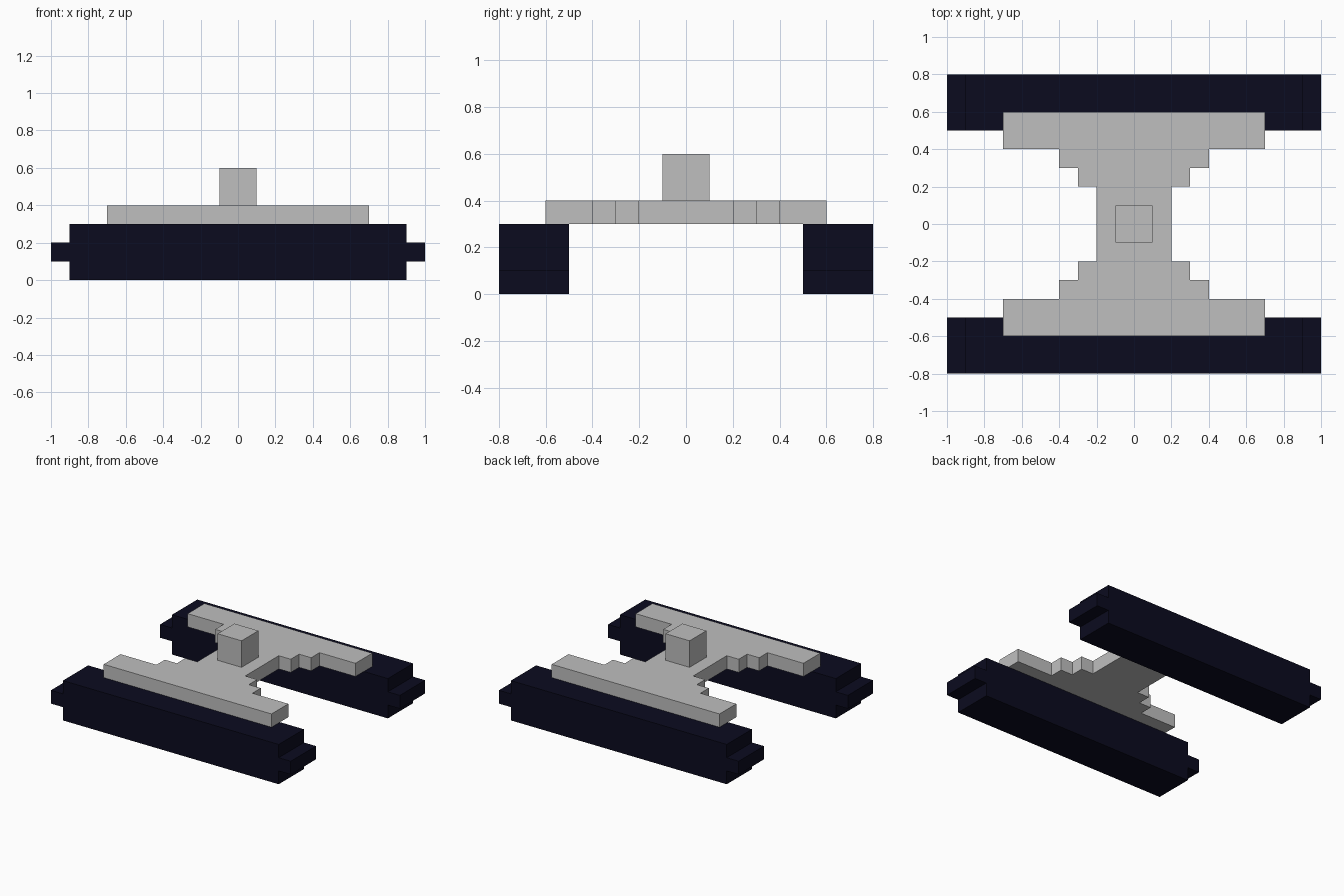
import bpy
import bmesh
from mathutils import Vector

if "Cube" in bpy.data.objects:
    bpy.data.objects.remove(bpy.data.objects["Cube"])


def material(name, rgb):
    mat = bpy.data.materials.new(name)
    mat.diffuse_color = (*rgb, 1.0)
    mat.use_nodes = True
    mat.node_tree.nodes["Principled BSDF"].inputs["Base Color"].default_value = mat.diffuse_color
    return mat


def extrude_profile(name, points, direction, mat):
    """Fill a flat outline and extrude it along a direction."""
    bm = bmesh.new()
    face = bm.faces.new([bm.verts.new(p) for p in points])
    result = bmesh.ops.extrude_face_region(bm, geom=[face], use_keep_orig=True)
    moved = [g for g in result["geom"] if isinstance(g, bmesh.types.BMVert)]
    bmesh.ops.translate(bm, verts=moved, vec=Vector(direction))
    bmesh.ops.recalc_face_normals(bm, faces=bm.faces)
    mesh = bpy.data.meshes.new(name)
    bm.to_mesh(mesh)
    bm.free()
    mesh.materials.append(mat)
    obj = bpy.data.objects.new(name, mesh)
    bpy.context.collection.objects.link(obj)
    return obj


def mirrored(half):
    """Close a right-hand half outline with its reflection in x."""
    return half + [(-a, b) for a, b in reversed(half)]


grey = material("light grey", (0.52, 0.52, 0.52))
navy = material("dark navy", (0.0033, 0.0033, 0.0137))

# Side floats with stepped ends
float_profile = mirrored([(0.9, 0.0), (0.9, 0.1), (1.0, 0.1),
                          (1.0, 0.2), (0.9, 0.2), (0.9, 0.3)])
for name, y in (("front_float", -0.8), ("back_float", 0.5)):
    extrude_profile(name, [(x, y, z) for x, z in float_profile], (0, 0.3, 0), navy)

# Deck with a stepped waist
quarter = [(0.2, 0.2), (0.3, 0.2), (0.3, 0.3), (0.4, 0.3),
           (0.4, 0.4), (0.7, 0.4), (0.7, 0.6)]
half = [(x, -y) for x, y in reversed(quarter)] + quarter
extrude_profile("deck", [(x, y, 0.3) for x, y in mirrored(half)], (0, 0, 0.1), grey)

# Central block
block = mirrored([(0.1, -0.1), (0.1, 0.1)])
extrude_profile("centre_block", [(x, y, 0.4) for x, y in block], (0, 0, 0.2), grey)
